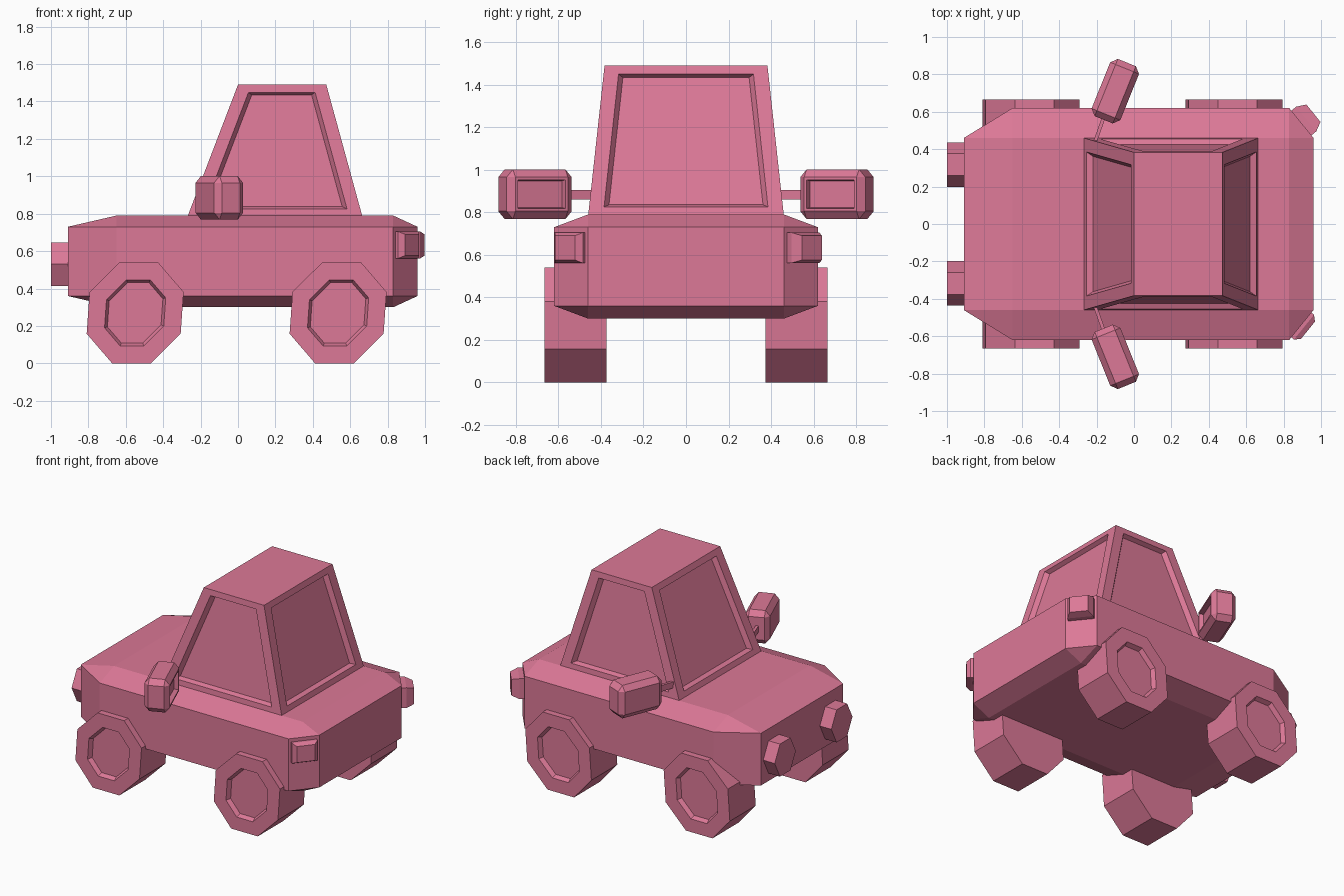
import bpy, bmesh, math
from mathutils import Matrix, Vector

if "Cube" in bpy.data.objects:
    bpy.data.objects.remove(bpy.data.objects["Cube"])

paint = bpy.data.materials.new("rose_paint")
paint.diffuse_color = (0.72, 0.19, 0.31, 1)
paint.use_nodes = True
paint.node_tree.nodes["Principled BSDF"].inputs["Base Color"].default_value = paint.diffuse_color


def hull(points):
    """Convex solid with clean flat faces from a few points."""
    bm = bmesh.new()
    for p in points:
        bm.verts.new(p)
    bmesh.ops.convex_hull(bm, input=bm.verts[:])
    loose = [v for v in bm.verts if not v.link_faces]
    bmesh.ops.delete(bm, geom=loose, context='VERTS')
    bmesh.ops.dissolve_limit(bm, angle_limit=0.02, verts=bm.verts[:], edges=bm.edges[:])
    bmesh.ops.recalc_face_normals(bm, faces=bm.faces[:])
    return bm


def chamfered(xo, xi, yo, yi, zo, zi):
    """Box points with cut corners: outer and inner (low, high) limits per axis."""
    pts = []
    for i in (0, 1):
        for j in (0, 1):
            for k in (0, 1):
                pts += [(xo[i], yi[j], zi[k]), (xi[i], yo[j], zi[k]), (xi[i], yi[j], zo[k])]
    return pts


def recess(bm, faces, border, lip, depth):
    """Frame the faces and push their centres inward."""
    bm.normal_update()
    bmesh.ops.inset_individual(bm, faces=faces, thickness=border, use_even_offset=True)
    bm.normal_update()
    bmesh.ops.inset_individual(bm, faces=faces, thickness=lip, depth=-depth, use_even_offset=True)


def finish(bm, name):
    bmesh.ops.recalc_face_normals(bm, faces=bm.faces[:])
    me = bpy.data.meshes.new(name)
    bm.to_mesh(me)
    bm.free()
    me.materials.append(paint)
    ob = bpy.data.objects.new(name, me)
    bpy.context.collection.objects.link(ob)
    return ob


# Body with wide chamfers
finish(hull(chamfered((-0.91, 0.96), (-0.65, 0.83), (-0.62, 0.62), (-0.46, 0.46),
                      (0.30, 0.79), (0.36, 0.73))), "body")

# Cabin with recessed windows (inset in a stretched space for thinner top and bottom frames)
STRETCH = 1.7
pts = []
for s in (-1, 1):
    pts += [(-0.27, s * 0.46, 0.785), (0.665, s * 0.46, 0.785), (0, s * 0.383, 1.49), (0.472, s * 0.383, 1.49)]
bm = hull([(x, y, z * STRETCH) for x, y, z in pts])
bm.normal_update()
recess(bm, [f for f in bm.faces if abs(f.normal.z) < 0.7], 0.07, 0.022, 0.03)
bmesh.ops.scale(bm, vec=(1, 1, 1 / STRETCH), verts=bm.verts[:])
finish(bm, "cabin")

for s, side in ((-1, "right"), (1, "left")):
    # Wheels: slightly skewed octagons with a recessed hub
    for cx, end in ((-0.55, "front"), (0.535, "rear")):
        pts = []
        for i in range(8):
            a = math.radians(22.5 + 45 * i)
            dx, dz = 0.272 * math.cos(a), 0.292 * math.sin(a)
            pts += [(cx + dx + 0.07 * dz, s * y, 0.27 + dz) for y in (0.375, 0.665)]
        bm = hull(pts)
        outer = max(bm.faces, key=lambda f: s * f.calc_center_median().y)
        recess(bm, [outer], 0.093, 0.015, 0.03)
        finish(bm, f"{end}_{side}_wheel")

    # Hexagonal headlight
    pts = []
    for i in range(6):
        a = math.radians(60 * i)
        pts += [(x, s * 0.317 + 0.118 * math.cos(a), 0.53 + 0.133 * math.sin(a)) for x in (-1.0, -0.85)]
    finish(hull(pts), f"{side}_headlight")

    # Tapered tail light on the rear corner
    t, n = Vector((0.63, -0.776, 0)), Vector((0.776, 0.63, 0))
    depth = 0.083 if s > 0 else 0.045
    pts = []
    for half, hz, d in ((0.085, 0.072, -0.03), (0.085, 0.072, depth * 0.4), (0.06, 0.057, depth)):
        for a in (-1, 1):
            p = Vector((0.895, 0.54, 0.633)) + t * a * half + n * d
            pts += [(p.x, s * p.y, p.z + b * hz) for b in (-1, 1)]
    finish(hull(pts), f"{side}_tail_light")

    # Wing mirror: chamfered housing with recessed glass
    bm = hull(chamfered((-0.083, 0.083), (-0.052, 0.052), (-0.165, 0.165), (-0.133, 0.133),
                        (-0.117, 0.117), (-0.08, 0.08)))
    glass = max(bm.faces, key=lambda f: f.calc_center_median().x)
    recess(bm, [glass], 0.012, 0.006, 0.03)
    bm.transform(Matrix.Translation((-0.10, 0.71, 0.885)) @ Matrix.Rotation(math.radians(-22), 4, 'Z'))
    bm.transform(Matrix.Diagonal((1, s, 1, 1)))
    finish(bm, f"{side}_mirror")

    # Mirror arm
    pts = [(x + dx, s * y, 0.882 + dz) for x, y in ((-0.215, 0.42), (-0.155, 0.59))
           for dx in (-0.01, 0.01) for dz in (-0.022, 0.022)]
    finish(hull(pts), f"{side}_mirror_arm")
